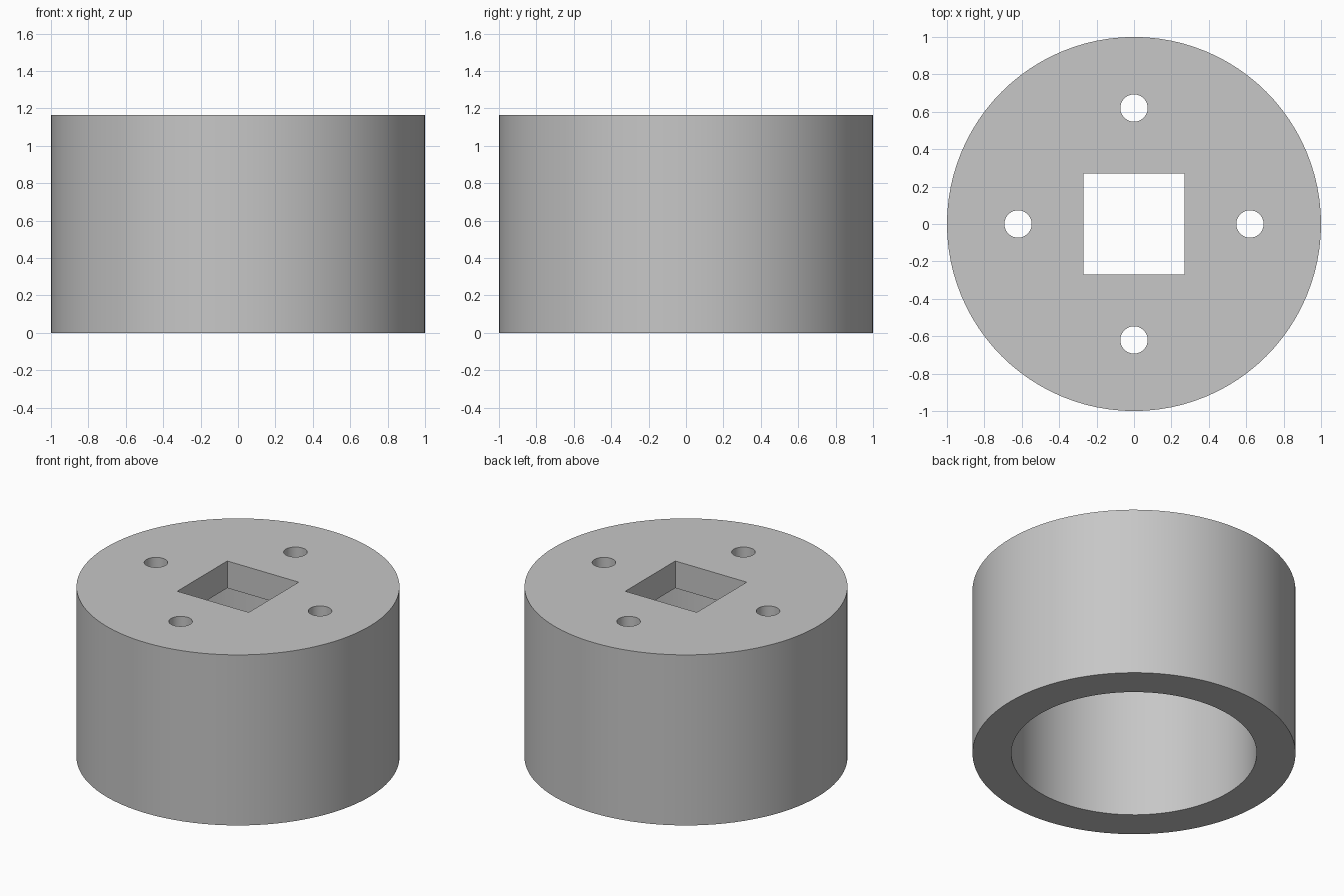
import bpy
import math

HEIGHT = 1.165
OUTER_R = 1.0
BORE_R = 0.76
PLATE = 0.185          # thickness of the closed top
BOLT_CIRCLE = 0.62
BOLT_R = 0.073
SQUARE = 0.54

if "Cube" in bpy.data.objects:
    bpy.data.objects.remove(bpy.data.objects["Cube"], do_unlink=True)

grey = bpy.data.materials.new("plain grey")
grey.use_nodes = True
colour = (0.57, 0.57, 0.57, 1)
grey.diffuse_color = colour
grey.node_tree.nodes["Principled BSDF"].inputs["Base Color"].default_value = colour


def cylinder(name, radius, bottom, top, x=0, y=0, sides=96):
    bpy.ops.mesh.primitive_cylinder_add(vertices=sides, radius=radius, depth=top - bottom,
                                        location=(x, y, (bottom + top) / 2))
    obj = bpy.context.object
    obj.name = name
    obj.data.materials.append(grey)
    return obj


def cut(body, cutter):
    """Subtract the cutter from the body and discard it."""
    cutter.hide_render = True
    mod = body.modifiers.new(cutter.name, "BOOLEAN")
    mod.operation = "DIFFERENCE"
    mod.solver = "EXACT"
    mod.object = cutter
    bpy.context.view_layer.objects.active = body
    bpy.ops.object.modifier_apply(modifier=mod.name)
    bpy.data.objects.remove(cutter, do_unlink=True)


# Round cap body, hollowed from below
cap = cylinder("round_cap", OUTER_R, 0, HEIGHT)
cut(cap, cylinder("bore_cutter", BORE_R, -0.2, HEIGHT - PLATE))

# Square opening in the top plate
bpy.ops.mesh.primitive_cube_add(size=1, location=(0, 0, HEIGHT))
square = bpy.context.object
square.name = "square_cutter"
square.scale = (SQUARE, SQUARE, PLATE * 4)
square.data.materials.append(grey)
bpy.context.view_layer.update()
cut(cap, square)

# Four bolt holes around the opening
for i in range(4):
    a = i * math.pi / 2
    cut(cap, cylinder("bolt_cutter", BOLT_R, HEIGHT - PLATE * 2, HEIGHT + PLATE,
                      BOLT_CIRCLE * math.cos(a), BOLT_CIRCLE * math.sin(a), 48))

# Round walls shade smoothly, rims stay crisp
bpy.ops.object.select_all(action="DESELECT")
cap.select_set(True)
bpy.context.view_layer.objects.active = cap
bpy.ops.object.shade_smooth_by_angle(angle=math.radians(30))
